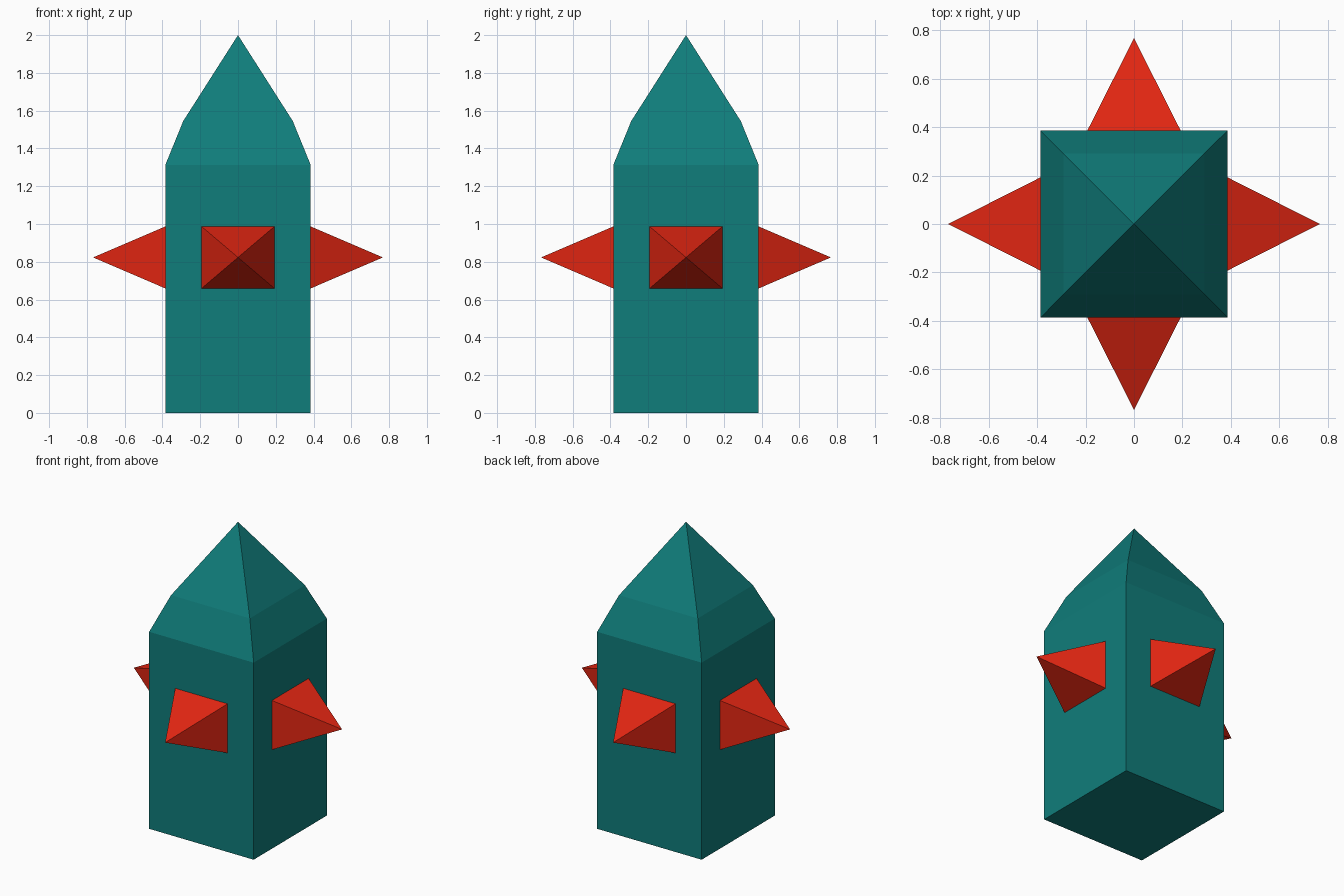
import bpy, bmesh, math
from mathutils import Matrix

if "Cube" in bpy.data.objects:
    bpy.data.objects.remove(bpy.data.objects["Cube"])


def material(name, color):
    m = bpy.data.materials.new(name)
    m.diffuse_color = (*color, 1)
    m.use_nodes = True
    m.node_tree.nodes["Principled BSDF"].inputs["Base Color"].default_value = m.diffuse_color
    return m


teal = material("teal", (0.005, 0.205, 0.197))
red = material("red", (0.76, 0.019, 0.006))


def stacked_rings(name, rings, apex, mat, matrix=Matrix()):
    """Closed tapering solid: rectangles (half x, half y, z) ending in a point."""
    bm = bmesh.new()
    loops = [[bm.verts.new((sx * hx, sy * hy, z))
              for sx, sy in ((-1, -1), (1, -1), (1, 1), (-1, 1))]
             for hx, hy, z in rings]
    tip = bm.verts.new((0, 0, apex))
    bm.faces.new(loops[0][::-1])
    for low, high in zip(loops, loops[1:]):
        for i in range(4):
            j = (i + 1) % 4
            bm.faces.new((low[i], low[j], high[j], high[i]))
    for i in range(4):
        bm.faces.new((loops[-1][i], loops[-1][(i + 1) % 4], tip))
    bm.transform(matrix)
    bmesh.ops.recalc_face_normals(bm, faces=bm.faces)
    mesh = bpy.data.meshes.new(name)
    bm.to_mesh(mesh)
    bm.free()
    mesh.materials.append(mat)
    obj = bpy.data.objects.new(name, mesh)
    bpy.context.collection.objects.link(obj)
    return obj


# Square column with a two-stage pointed roof
W = 0.385
stacked_rings("body", [(W, W, 0), (W, W, 1.312), (0.29, 0.29, 1.545)], 2.0, teal)

# One pyramid spike pointing out of each side
for i, side in enumerate(("front", "right", "back", "left")):
    place = (Matrix.Translation((0, 0, 0.823))
             @ Matrix.Rotation(i * math.pi / 2, 4, 'Z')
             @ Matrix.Rotation(math.pi / 2, 4, 'X'))
    stacked_rings(f"{side}_spike", [(0.193, 0.164, W)], 0.767, red, place)
